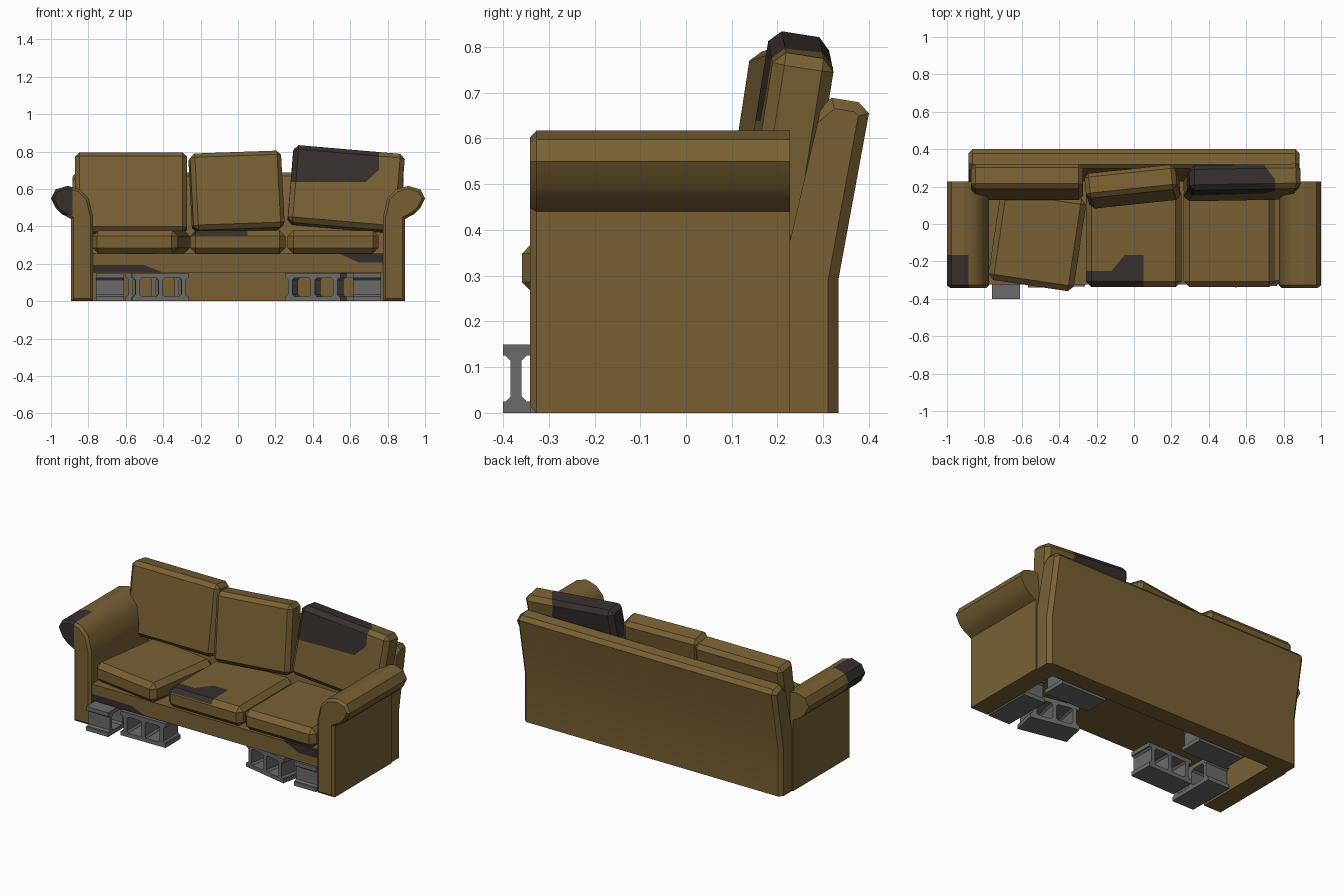
import bpy, bmesh
from math import radians
from mathutils import Vector, Matrix, Euler

if "Cube" in bpy.data.objects:
    bpy.data.objects.remove(bpy.data.objects["Cube"])


def material(name, rgb):
    m = bpy.data.materials.new(name)
    m.diffuse_color = (*rgb, 1)
    m.use_nodes = True
    m.node_tree.nodes["Principled BSDF"].inputs["Base Color"].default_value = m.diffuse_color
    return m


FABRIC = material("brown fabric", (0.19, 0.118, 0.034))
SCORCH = material("dark scorch", (0.037, 0.029, 0.026))
CONCRETE = material("grey concrete", (0.15, 0.147, 0.145))


def finish(bm, name, mats=(FABRIC, SCORCH), angle=32):
    bmesh.ops.recalc_face_normals(bm, faces=bm.faces)
    me = bpy.data.meshes.new(name)
    bm.to_mesh(me)
    bm.free()
    for m in mats:
        me.materials.append(m)
    ob = bpy.data.objects.new(name, me)
    bpy.context.collection.objects.link(ob)
    bpy.ops.object.select_all(action='DESELECT')
    ob.select_set(True)
    bpy.context.view_layer.objects.active = ob
    bpy.ops.object.shade_smooth_by_angle(angle=radians(angle))
    return ob


def add_box(bm, size, loc):
    bmesh.ops.create_cube(bm, size=1, matrix=Matrix.Translation(loc) @ Matrix.Diagonal((*size, 1)))


def place(bm, loc, rot):
    m = Matrix.Translation(loc) @ Euler([radians(a) for a in rot]).to_matrix().to_4x4()
    bm.transform(m)


def prism(points, offset):
    """Closed profile extruded along offset; returns the mesh."""
    bm = bmesh.new()
    face = bm.faces.new([bm.verts.new(p) for p in points])
    ext = bmesh.ops.extrude_face_region(bm, geom=[face], use_keep_orig=True)
    bmesh.ops.translate(bm, vec=offset, verts=[v for v in ext['geom'] if isinstance(v, bmesh.types.BMVert)])
    bmesh.ops.recalc_face_normals(bm, faces=bm.faces)
    return bm


def bevel(bm, edges, width, segments=1):
    bmesh.ops.bevel(bm, geom=list(edges), offset=width, segments=segments,
                    profile=0.5, affect='EDGES', clamp_overlap=True)


def scorch(bm, planes):
    """Cut along the planes and darken the faces behind all of them."""
    planes = [(Vector(p), Vector(n)) for p, n in planes]
    for p, n in planes:
        bmesh.ops.bisect_plane(bm, geom=bm.verts[:] + bm.edges[:] + bm.faces[:],
                               dist=1e-5, plane_co=p, plane_no=n)
    for f in bm.faces:
        c = f.calc_center_median()
        if all((c - p).dot(n) < 1e-5 for p, n in planes):
            f.material_index = 1


# Rolled arms
ARM = [(.775, 0), (.893, 0), (.893, .44), (.94, .465), (.972, .495), (1.0, .55), (.975, .598),
       (.91, .617), (.845, .598), (.798, .55), (.775, .45)]
for side, name in ((-1, "left_arm"), (1, "right_arm")):
    bm = prism([(side * x, -.341, z) for x, z in ARM], (0, .568, 0))
    bevel(bm, [e for e in bm.edges if all(v.co.y < -.34 for v in e.verts)], .014)
    if side < 0:
        scorch(bm, [((-.885, 0, 0), (1, 0, 0)), ((0, -.165, 0), (0, 1, 0)),
                    ((0, 0, .462), (0, 0, -1))])
    finish(bm, name)

# Leaning backrest
BACK = [(.226, 0), (.333, 0), (.333, .29), (.40, .655), (.378, .679), (.318, .689), (.296, .67), (.226, .37)]
bm = prism([(-.886, y, z) for y, z in BACK], (1.772, 0, 0))
bevel(bm, [e for e in bm.edges if abs(e.verts[0].co.x - e.verts[1].co.x) < 1e-4
           and max(v.co.y for v in e.verts) > .29 and min(v.co.z for v in e.verts) > -.1
           and min(v.co.y for v in e.verts) > .29], .022)
finish(bm, "backrest")

# Seat base and front rail
bm = bmesh.new()
add_box(bm, (1.56, .555, .1), (0, -.047, .205))
scorch(bm, [((-.43, 0, .165), (.4, 0, 1)), ((0, 0, .195), (0, 0, 1)), ((0, -.3, 0), (0, 1, 0))])
scorch(bm, [((.55, 0, .25), (-.45, 0, -1)), ((0, 0, .207), (0, 0, -1)), ((0, -.3, 0), (0, 1, 0))])
finish(bm, "seat_base")


# Loose cushions, chamfered boxes
def cushion(size, loc, rot, width, segments=1):
    bm = bmesh.new()
    add_box(bm, size, (0, 0, 0))
    bevel(bm, bm.edges, width, segments)
    place(bm, loc, rot)
    return bm


finish(cushion((.462, .50, .122), (-.517, -.082, .317), (0, 0, -8.5), .03), "left_seat_cushion")

bm = cushion((.51, .53, .122), (-.002, -.073, .317), (0, 0, 0), .03)
scorch(bm, [((.05, 0, 0), (1, 0, 0)), ((0, -.25, 0), (0, 1, 0)), ((0, 0, .352), (0, 0, -1))])
scorch(bm, [((.05, 0, 0), (1, 0, 0)), ((0, -.165, 0), (0, 1, 0)),
            ((-.12, -.25, 0), (-.085, .07, 0)), ((0, 0, .352), (0, 0, -1))])
finish(bm, "middle_seat_cushion")

finish(cushion((.487, .53, .122), (.509, -.073, .317), (0, 0, 0), .03), "right_seat_cushion")

finish(cushion((.60, .135, .43), (-.572, .225, .577), (-9, 0, 0), .024), "left_back_cushion")
finish(cushion((.49, .135, .415), (-.008, .20, .586), (-9, -2, 6), .024), "middle_back_cushion")

bm = cushion((.597, .135, .42), (.578, .222, .598), (-9, 4.9, 1), .026)
scorch(bm, [((0, 0, .638), (0, 0, -1)), ((.755, 0, 0), (1, 0, 0)),
            ((.68, 0, .635), (.7, 0, -.75)), ((.70, .31, 0), (.8, .6, 0))])
finish(bm, "right_back_cushion")


# Two-core concrete blocks propping the seat
def block(name, x, y, turn):
    bm = bmesh.new()
    for z in (.0125, .1375):
        add_box(bm, (.305, .15, .025), (0, 0, z))
    for wx in (-.1235, 0, .1235):
        # web with flared ends where it meets the face shells
        w = .012
        pts = [(-w - .01, .02), (w + .01, .02), (w + .01, .026), (w, .036), (w, .114), (w + .01, .124),
               (w + .01, .13), (-w - .01, .13), (-w - .01, .124), (-w, .114), (-w, .036), (-w - .01, .026)]
        web = prism([(wx + px, -.0745, pz) for px, pz in pts], (0, .149, 0))
        tmp = bpy.data.meshes.new("web")
        web.to_mesh(tmp)
        web.free()
        bm.from_mesh(tmp)
        bpy.data.meshes.remove(tmp)
    place(bm, (x, y, 0), (0, 0, turn))
    finish(bm, name, (CONCRETE,), 20)


block("left_side_block", -.685, -.248, 90)
block("left_front_block", -.415, -.262, 1)
block("left_back_block", -.45, .13, 0)
block("right_side_block", .69, -.178, 90)
block("right_front_block", .415, -.235, -12)
block("right_back_block", .53, .13, 0)
